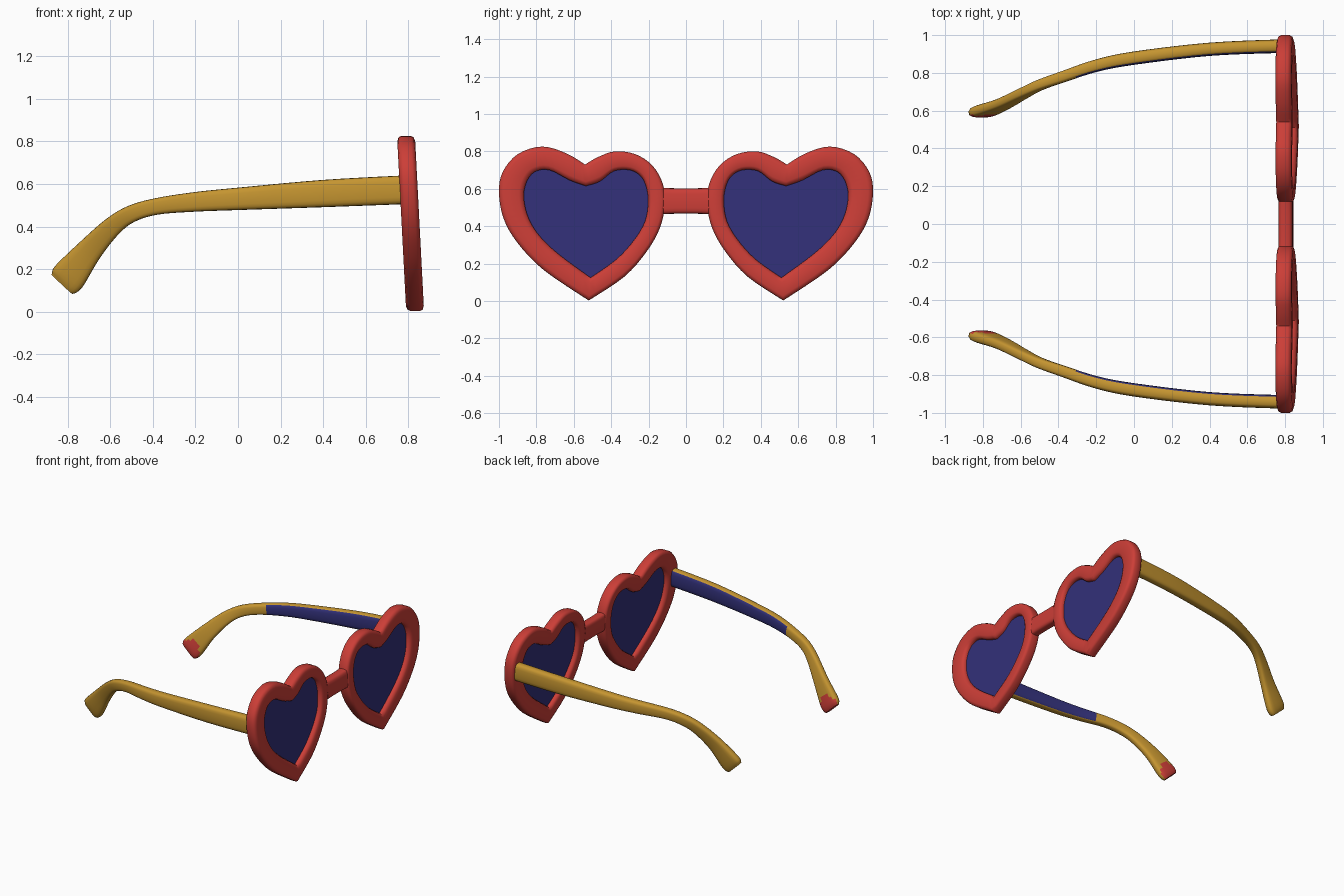
import bpy, bmesh, math
from mathutils import Vector

if "Cube" in bpy.data.objects:
    bpy.data.objects.remove(bpy.data.objects["Cube"])


def material(name, rgb):
    m = bpy.data.materials.new(name)
    m.diffuse_color = (*rgb, 1)
    m.use_nodes = True
    m.node_tree.nodes["Principled BSDF"].inputs["Base Color"].default_value = m.diffuse_color
    return m


RED = material("red", (0.60, 0.048, 0.038))
GOLD = material("golden yellow", (0.56, 0.30, 0.03))
BLUE = material("dark blue", (0.032, 0.03, 0.19))


def smooth_path(pts, n):
    """Catmull-Rom through points of any dimension, n steps per span."""
    out = []
    for i in range(len(pts) - 1):
        p = [pts[max(0, min(len(pts) - 1, i + k))] for k in (-1, 0, 1, 2)]
        for s in range(n):
            t = s / n
            out.append([0.5 * (2 * b + (c - a) * t + (2 * a - 5 * b + 4 * c - d) * t * t
                               + (3 * b - a - 3 * c + d) * t ** 3) for a, b, c, d in zip(*p)])
    return out + [list(pts[-1])]


def finish(bm, name, mats, rule=None, mirror=True, angle=40):
    bmesh.ops.recalc_face_normals(bm, faces=bm.faces)
    for f in bm.faces:
        f.smooth = True
        if rule:
            f.material_index = rule(f)
    me = bpy.data.meshes.new(name)
    bm.to_mesh(me)
    bm.free()
    for m in mats:
        me.materials.append(m)
    ob = bpy.data.objects.new(name, me)
    bpy.context.collection.objects.link(ob)
    if mirror:
        mod = ob.modifiers.new("mirror", 'MIRROR')
        mod.use_axis = (False, True, False)
        mod.use_mirror_merge = False
    bpy.ops.object.select_all(action='DESELECT')
    ob.select_set(True)
    bpy.context.view_layer.objects.active = ob
    bpy.ops.object.shade_smooth_by_angle(angle=math.radians(angle))
    return ob


def loft(bm, rings, closed=False):
    """Join closed rings of points; either loop them round or cap the ends."""
    vs = [[bm.verts.new(p) for p in r] for r in rings]
    n = len(vs[0])
    for i in range(len(vs) if closed else len(vs) - 1):
        a, b = vs[i], vs[(i + 1) % len(vs)]
        for j in range(n):
            bm.faces.new((a[j], a[(j + 1) % n], b[(j + 1) % n], b[j]))
    if not closed:
        bm.faces.new(vs[0])
        bm.faces.new(vs[-1])


def on_front(y, z, depth=0):
    """Point on the slightly tilted front plane."""
    return Vector((0.832 - 0.052 * z + depth, y, z))


# heart outlines (y, z): outer lobe from notch to tip, then inner-side lobe back up
outer = (smooth_path([(.54, .73), (.64, .79), (.77, .826), (.90, .785), (.98, .69), (1, .58),
                      (.975, .44), (.90, .31), (.76, .165), (.52, .003)], 4)[:-1]
         + smooth_path([(.52, .003), (.33, .13), (.21, .265), (.14, .39), (.112, .52), (.125, .63),
                        (.18, .725), (.27, .785), (.38, .80), (.47, .77), (.54, .73)], 4)[:-1])
inner = (smooth_path([(.535, .615), (.62, .645), (.73, .70), (.81, .69), (.855, .63), (.866, .545),
                      (.84, .44), (.78, .345), (.68, .25), (.51, .125)], 4)[:-1]
         + smooth_path([(.51, .125), (.37, .225), (.275, .33), (.22, .425), (.203, .52), (.21, .60),
                        (.24, .665), (.30, .70), (.385, .695), (.46, .64), (.535, .615)], 4)[:-1])

# heart rims: rounded section swept between the two outlines
section = [(0, .02), (.06, .034), (.2, .042), (.8, .042), (.94, .036), (1, .022)]
section += [(u, -v) for u, v in reversed(section)]
bm = bmesh.new()
loft(bm, [[on_front(i[0] + (o[0] - i[0]) * u, i[1] + (o[1] - i[1]) * u, v) for u, v in section]
          for o, i in zip(outer, inner)], closed=True)
finish(bm, "heart_rim", [RED], angle=50)

# lenses: thin plates set in the middle of the rims
bm = bmesh.new()
ring = [(i[0] + (o[0] - i[0]) * .1, i[1] + (o[1] - i[1]) * .1) for o, i in zip(outer, inner)]
loft(bm, [[on_front(y, z, d) for y, z in ring] for d in (-.01, .01)])
finish(bm, "lens", [BLUE])


def superellipse(k, n=20, e=0.6):
    c, s = math.cos(2 * math.pi * k / n), math.sin(2 * math.pi * k / n)
    return math.copysign(abs(c) ** e, c), math.copysign(abs(s) ** e, s)


# bridge between the rims
bm = bmesh.new()
rings = []
for y, k in ((-.17, 1.1), (-.11, 1.03), (-.06, 1), (.06, 1), (.11, 1.03), (.17, 1.1)):
    rings.append([on_front(y, .535 + b * .068 * k, a * .038)
                  for a, b in (superellipse(j, e=.5) for j in range(20))])
loft(bm, rings)
finish(bm, "bridge", [RED], mirror=False)

# temple arms: x, y, z, height, thickness along the arm
arm = smooth_path([(.79, .942, .573, .135, .072), (.4, .925, .555, .128, .07),
                   (0, .878, .53, .105, .07), (-.2, .838, .516, .092, .065),
                   (-.38, .778, .495, .078, .06), (-.5, .735, .46, .08, .056),
                   (-.59, .69, .40, .092, .054), (-.695, .635, .29, .12, .056),
                   (-.795, .597, .165, .162, .062), (-.826, .588, .13, .135, .04)], 5)
bm = bmesh.new()
rings = []
for i, (x, y, z, h, w) in enumerate(arm):
    t = Vector(arm[min(i + 1, len(arm) - 1)][:3]) - Vector(arm[max(i - 1, 0)][:3])
    t.normalize()
    up = Vector((t.z, 0, -t.x)).normalized()
    side = t.cross(up).normalized()
    rings.append([Vector((x, y, z)) + side * a * w / 2 + up * b * h / 2
                  for a, b in (superellipse(j) for j in range(20))])
loft(bm, rings)


def arm_colour(f):
    c, n = f.calc_center_median(), f.normal
    if c.x < -.73 and c.z < .215 and (n.y < -.45 or len(f.verts) > 4):
        return 1                                    # red tip
    if c.x > -.3 and n.y < -.75:
        return 2                                    # blue inner panel
    return 0


finish(bm, "temple_arm", [GOLD, RED, BLUE], arm_colour, angle=50)
